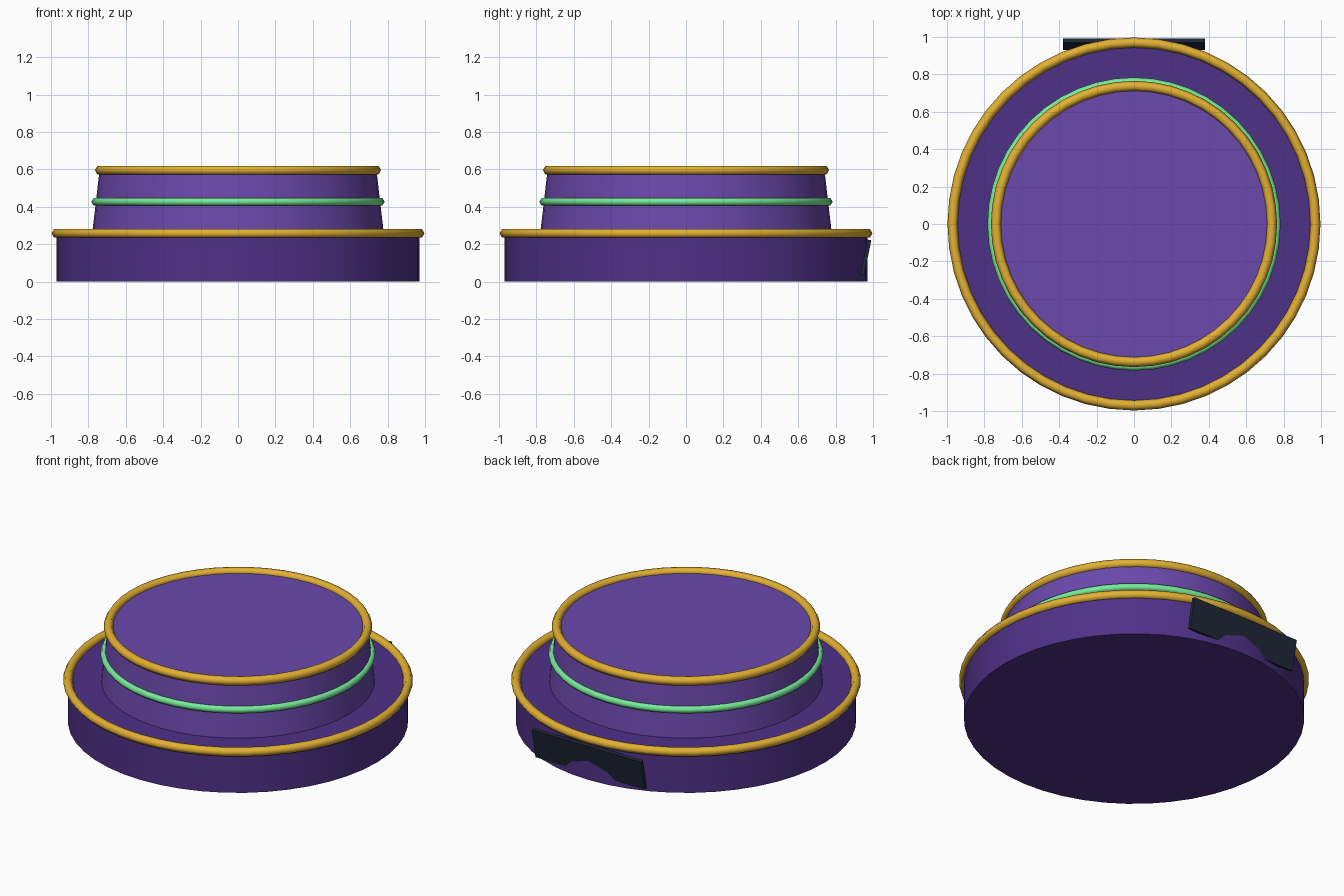
import bpy, math

if "Cube" in bpy.data.objects:
    bpy.data.objects.remove(bpy.data.objects["Cube"])

SIDES = 48


def material(name, hex_code):
    # sRGB hex to linear viewport colour
    rgb = [int(hex_code[i:i + 2], 16) / 255 for i in (0, 2, 4)]
    lin = [((c + 0.055) / 1.055) ** 2.4 if c > 0.04 else c / 12.92 for c in rgb]
    m = bpy.data.materials.new(name)
    m.diffuse_color = (*lin, 1)
    m.use_nodes = True
    m.node_tree.nodes["Principled BSDF"].inputs["Base Color"].default_value = m.diffuse_color
    return m


def finish(name, mat, smooth=True):
    ob = bpy.context.object
    ob.name = name
    ob.data.materials.append(mat)
    if smooth:
        bpy.ops.object.shade_smooth_by_angle(angle=math.radians(35))
    return ob


def drum(name, r_bottom, r_top, z0, z1, mat):
    bpy.ops.mesh.primitive_cone_add(vertices=SIDES, radius1=r_bottom, radius2=r_top,
                                    depth=z1 - z0, location=(0, 0, (z0 + z1) / 2))
    return finish(name, mat)


def ring(name, major, minor, z, mat):
    bpy.ops.mesh.primitive_torus_add(major_radius=major, minor_radius=minor,
                                     major_segments=SIDES, minor_segments=6,
                                     location=(0, 0, z))
    ob = finish(name, mat, smooth=False)
    ob.data.shade_smooth()
    return ob


dark_purple = material("dark_purple", "4F3188")
purple = material("purple", "6B48AC")
gold = material("gold", "E3B133")
green = material("mint_green", "78EC9A")
slate = material("slate", "1E2638")

# Stepped round pedestal
drum("base_drum", 0.97, 0.97, 0, 0.255, dark_purple)
drum("upper_drum", 0.78, 0.74, 0.255, 0.597, purple)

# Trim rings
ring("base_trim", 0.97, 0.027, 0.258, gold)
ring("glow_band", 0.762, 0.022, 0.427, green)
ring("top_trim", 0.738, 0.027, 0.596, gold)

# Tilted plate on the back, sunk partly into the base
bpy.ops.mesh.primitive_cube_add(size=1, location=(0, 0.961, 0.13),
                                rotation=(-0.2, 0, 0))
plate = finish("back_plate", slate, smooth=False)
plate.scale = (0.76, 0.022, 0.19)
